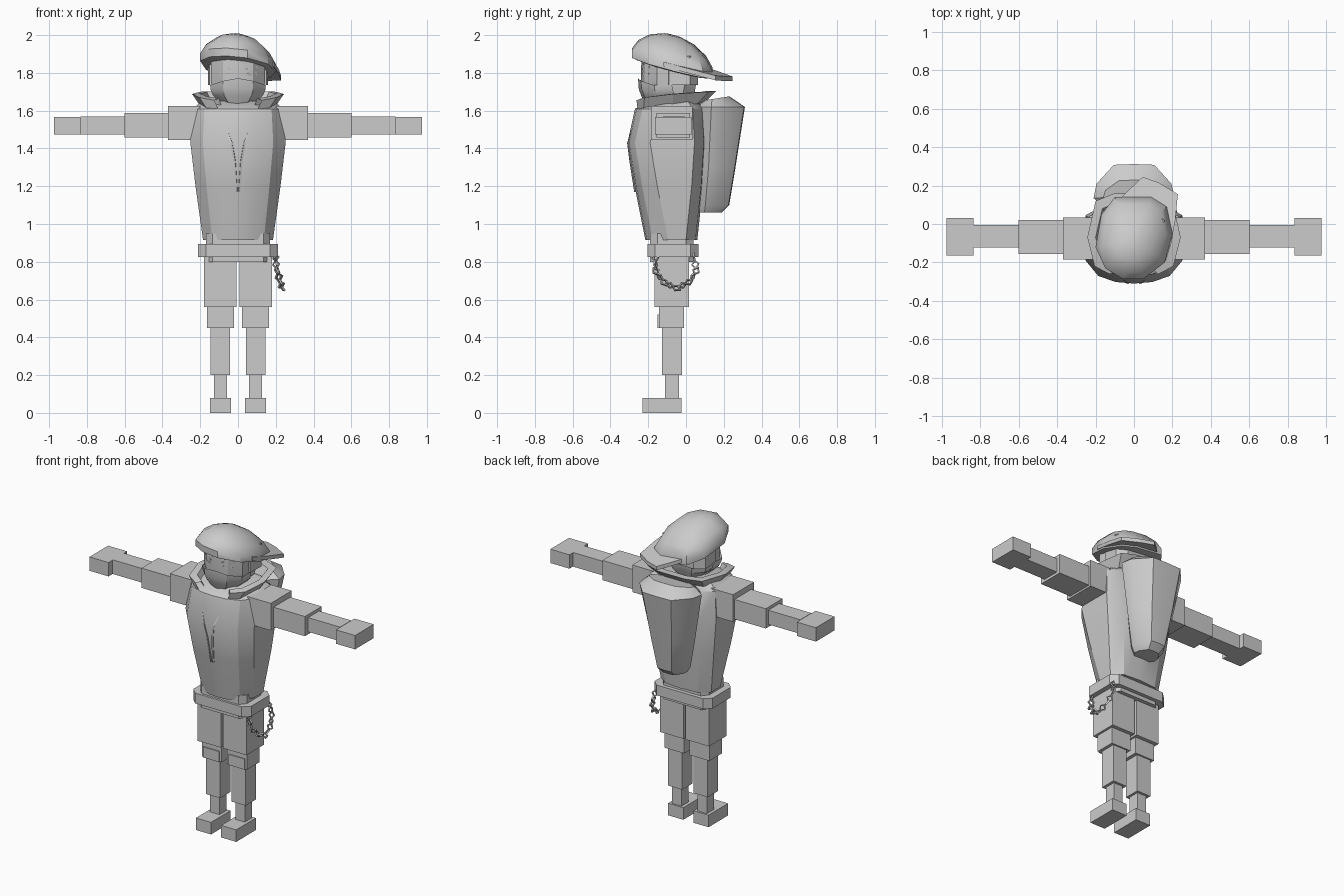
import bpy, bmesh, math
from mathutils import Matrix, Vector

if "Cube" in bpy.data.objects:
    bpy.data.objects.remove(bpy.data.objects["Cube"])

grey = bpy.data.materials.new("plain_grey")
grey.diffuse_color = (0.6, 0.6, 0.6, 1)
grey.use_nodes = True
grey.node_tree.nodes["Principled BSDF"].inputs["Base Color"].default_value = grey.diffuse_color


def finish(name, bm, smooth=None):
    bmesh.ops.recalc_face_normals(bm, faces=bm.faces)
    me = bpy.data.meshes.new(name)
    bm.to_mesh(me)
    bm.free()
    me.materials.append(grey)
    ob = bpy.data.objects.new(name, me)
    bpy.context.collection.objects.link(ob)
    if smooth:
        bpy.ops.object.select_all(action='DESELECT')
        ob.select_set(True)
        bpy.context.view_layer.objects.active = ob
        bpy.ops.object.shade_smooth_by_angle(angle=math.radians(smooth))
    return ob


def box(name, x, y, z):
    bm = bmesh.new()
    size = [b - a for a, b in (x, y, z)]
    mid = [(a + b) / 2 for a, b in (x, y, z)]
    bmesh.ops.create_cube(bm, size=1, matrix=Matrix.Translation(mid) @ Matrix.Diagonal((*size, 1)))
    return finish(name, bm)


def loft(name, rings, smooth=None, closed=True, caps=True):
    bm = bmesh.new()
    vs = [[bm.verts.new(p) for p in r] for r in rings]
    n = len(rings[0])
    for a, b in zip(vs, vs[1:]):
        for i in range(n if closed else n - 1):
            j = (i + 1) % n
            bm.faces.new((a[i], a[j], b[j], b[i]))
    if caps:
        bm.faces.new(vs[0])
        bm.faces.new(vs[-1])
    return finish(name, bm, smooth)


def mirrored(half, z):
    """Ring from a half outline running front to back on +x."""
    left = [(-x, y) for x, y in reversed(half) if x > 1e-6]
    return [(x, y, z) for x, y in half + left]


def thicken(ob, t, offset=-1):
    m = ob.modifiers.new("thickness", 'SOLIDIFY')
    m.thickness = t
    m.offset = offset


# Legs and arms: stacked boxes on both sides
LEG = {
    "foot": ((.037, .148), (-.23, -.025), (0, .08)),
    "ankle": ((.058, .127), (-.11, -.037), (.08, .2)),
    "shin": ((.042, .145), (-.127, -.02), (.2, .45)),
    "knee": ((.02, .165), (-.143, -.01), (.45, .56)),
    "knee_pad": ((.035, .152), (-.15, -.143), (.45, .52)),
    "thigh": ((.008, .18), (-.168, .015), (.56, .83)),
}
ARM = {
    "upper_sleeve": ((.2, .37), (-.185, .035), (1.445, 1.625)),
    "lower_sleeve": ((.37, .6), (-.155, .02), (1.457, 1.588)),
    "forearm": ((.6, .835), (-.122, -.006), (1.474, 1.568)),
    "hand": ((.835, .975), (-.165, .03), (1.474, 1.566)),
}
for part, (x, y, z) in {**LEG, **ARM}.items():
    box("left_" + part, x, y, z)
    box("right_" + part, (-x[1], -x[0]), y, z)


# Hips and belt
def belt_ring(w, f, b, z):
    return mirrored([(w * .8, f), (w, f + .04), (w, b - .04), (w * .8, b)], z)


loft("hips", [belt_ring(.17, -.19, .04, z) for z in (.8, .95)])
loft("belt", [belt_ring(.213, -.205, .065, z) for z in (.825, .893)])


# Jacket body
def jacket_ring(z, w, f, b):
    return mirrored([(0, f), (w * .38, f + .008), (w * .74, f + .04), (w, f + .12),
                     (w, b - .06), (w * .65, b - .01), (0, b)], z)


JACKET = [(.915, .185, -.215, .06), (1.2, .225, -.272, .09), (1.43, .252, -.31, .105),
          (1.61, .24, -.27, .095), (1.65, .19, -.2, .07)]
loft("jacket", [jacket_ring(*r) for r in JACKET], 30)


# Lapel edges running down the jacket front
def front_y(x, z):
    for (z0, _, f0, _), (z1, _, f1, _) in zip(JACKET, JACKET[1:]):
        if z <= z1:
            return f0 + (f1 - f0) * (z - z0) / (z1 - z0) + .24 * abs(x) - .006


for side, s in (("left", 1), ("right", -1)):
    path = [(.12, 1.608), (.07, 1.52), (.035, 1.43), (.018, 1.33), (.008, 1.17)]
    rows = [[(s * (x + d), front_y(x + d, z), z) for d in (-.005, .005)] for x, z in path]
    thicken(loft(side + "_lapel_edge", rows, closed=False, caps=False), .006, 0)

# Flared collar, open at the front
low = [(.10, -.255, 1.595), (.165, -.225, 1.61), (.2, -.07, 1.625), (.17, .06, 1.635), (.08, .1, 1.645)]
top = [(.125, -.262, 1.655), (.205, -.22, 1.67), (.243, -.07, 1.688), (.2, .12, 1.70), (.1, .16, 1.705)]
inner = [(.1, -.235, 1.665), (.165, -.19, 1.675), (.2, -.07, 1.69), (.165, .08, 1.70), (.08, .115, 1.705)]
base = [(x * .8, y * .85, z) for x, y, z in low]


def both(half):
    return half + [(-x, y, z) for x, y, z in reversed(half)]


loft("collar", [both(r) for r in (low, top, inner, base)], 20, closed=False, caps=False)


# Head, hair and face mask
def head_ring(z, w, f, b):
    return mirrored([(0, f), (w * .55, f + .02), (w, f + .085), (w, b - .06), (w * .55, b), (0, b)], z)


loft("head", [head_ring(*r) for r in ((1.56, .07, -.17, 0), (1.64, .08, -.21, .01), (1.69, .13, -.23, .045),
                                      (1.75, .142, -.24, .055), (1.9, .142, -.235, .055))], 30)
loft("hair", [mirrored([(.1, -.1), (.152, -.09), (.158, .02), (.1, .064)], z)
              for z in (1.735, 1.8, 1.89)], 30)
mask = []
for z, w, f, drop in ((1.625, .075, -.215, 0), (1.68, .132, -.238, 0), (1.715, .145, -.25, .005),
                      (1.772, .147, -.254, .037)):
    half = [(0, f, z), (w * .55, f + .016, z - drop * .4), (w, f + .085, z - drop), (w, f + .18, z - drop)]
    mask.append(list(reversed(half)) + [(-x, y, q) for x, y, q in half[1:]])
loft("face_mask", mask, 30, closed=False, caps=False)
for side, s in (("left", 1), ("right", -1)):
    # Eyes, brows and tufts under the cap
    for part, pts in {
        "eye": [(.045, 1.792), (.07, 1.784), (.1, 1.79), (.098, 1.806), (.07, 1.808), (.045, 1.8)],
        "brow": [(.04, 1.815), (.105, 1.825), (.1, 1.836), (.04, 1.826)],
        "tuft": [(.022, 1.85), (.06, 1.845), (.065, 1.9), (.02, 1.9)],
    }.items():
        rows = [[(s * x, -.238 + max(0, x - .07) * .9 + .256 * min(x, .07) - d, z) for x, z in pts]
                for d in (-.004, .004)]
        loft(f"{side}_{part}", rows)

# Cap: tilted dome with its brim turned to the back left
outline = [(-.2, -.12), (-.17, .05), (-.1, .14), (.09, .14), (.17, .09), (.2, -.05),
           (.16, -.2), (.05, -.285), (-.06, -.285), (-.15, -.23)]


def rim(x, y, h=0):
    return (x, y, 1.85 - .25 * (y + .07) - .1 * x + h)


rings = []
for s, h in ((.9, -.025), (1, -.02), (1, .022), (.84, .075), (.55, .122), (.2, .148)):
    rings.append([rim(x * s, -.07 + (y + .07) * s, h) for x, y in outline])
loft("cap", rings, 35)
brim = [(-.13, .07), (-.04, .165), (.045, .245), (.13, .215), (.228, .155), (.215, .02), (.19, -.12), (.1, -.02)]
loft("cap_brim", [[rim(x, y, h) for x, y in brim] for h in (-.01, .015)])


# Backpack
def pack_ring(z, w, f, b, dz=0):
    r = mirrored([(w * .6, f), (w, f + (b - f) * .3), (w * .93, f + (b - f) * .6), (w * .5, b), (0, b + .004)], z)
    return [(x, y, q + dz * (y - f) / (b - f)) for x, y, q in r]


loft("backpack", [pack_ring(*r) for r in (
    (1.06, .08, .06, .185), (1.1, .105, .05, .225), (1.3, .15, .06, .258),
    (1.62, .21, .06, .308), (1.655, .16, .1, .225, .02))], 30)

# Hanging chain of small square links
path = [Vector(p) for p in ((.195, -.165, .84), (.205, -.16, .75), (.222, -.115, .69), (.235, -.05, .66),
                            (.225, .02, .695), (.21, .055, .755), (.195, .04, .84))]
length = [0]
for a, b in zip(path, path[1:]):
    length.append(length[-1] + (b - a).length)
bm = bmesh.new()
LINKS = 13
for k in range(LINKS):
    d = length[-1] * (k + .5) / LINKS
    i = max(j for j in range(len(path) - 1) if length[j] <= d)
    seg = path[i + 1] - path[i]
    place = Matrix.Translation(path[i] + seg.normalized() * (d - length[i])) @ seg.to_track_quat('X', 'Z').to_matrix().to_4x4()
    place = place @ Matrix.Rotation(math.radians(45 + 90 * (k % 2)), 4, 'X')
    frames = []
    for r, h in ((.027, -.005), (.027, .005), (.017, .005), (.017, -.005)):
        frames.append([bm.verts.new(place @ Vector((r * math.cos(t), r * .8 * math.sin(t), h)))
                       for t in (0, math.pi / 2, math.pi, math.pi * 1.5)])
    for a, b in zip(frames, frames[1:] + frames[:1]):
        for j in range(4):
            bm.faces.new((a[j], a[(j + 1) % 4], b[(j + 1) % 4], b[j]))
finish("hip_chain", bm)
